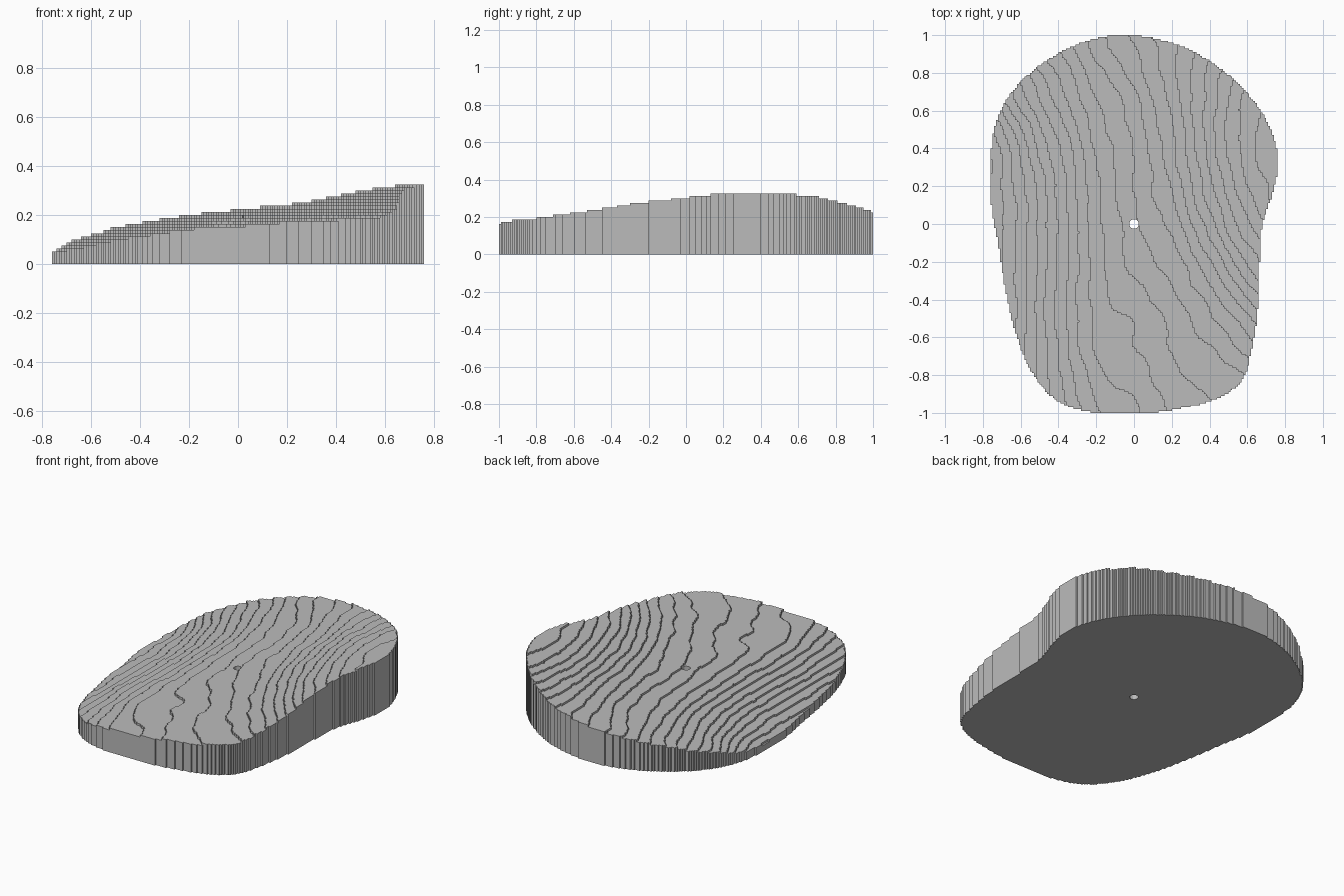
import bpy
import bmesh
import math
from mathutils import Vector, noise

if "Cube" in bpy.data.objects:
    bpy.data.objects.remove(bpy.data.objects["Cube"], do_unlink=True)

CELL = 0.01       # plan resolution of the cut
STEP = 0.0125     # thickness of one terrace
HOLE = 0.025      # radius of the centre hole

# Plan outline, clockwise from the back
OUTLINE = [(-.1, 1), (.1, .985), (.3, .92), (.5, .79), (.65, .63), (.74, .46), (.76, .3),
           (.73, .15), (.68, 0), (.665, -.2), (.655, -.45), (.62, -.68), (.57, -.83),
           (.45, -.92), (.3, -.965), (.08, -1), (-.2, -1), (-.4, -.94), (-.53, -.8),
           (-.62, -.6), (-.68, -.35), (-.72, -.1), (-.755, .1), (-.76, .3), (-.74, .5),
           (-.66, .68), (-.5, .84), (-.3, .95)]

# Surface height in terraces: rows run front to back, columns right to left
ROW_Y = [-1, -.8, -.5, -.2, .1, .4, .7, 1]
LEVELS = [
    [3, 6, 8.8, 11.2, 12.3, 13.6, 14.4, 15, 16],
    [3, 6.2, 9.4, 12.2, 13, 14.2, 14.9, 15.8, 17],
    [3, 6, 9.8, 12.9, 13.7, 14.8, 16.3, 18.3, 21],
    [3.5, 6, 9.7, 13, 14.8, 16, 18.4, 21.7, 24],
    [3.4, 6, 9.7, 13.2, 15.4, 17.4, 20.7, 24, 26],
    [3.2, 6.8, 10.4, 13.6, 15.6, 18.2, 21.9, 25, 26.2],
    [6, 9.2, 12.2, 14.6, 16.4, 19, 22, 24.7, 26.2],
    [9, 11.5, 13.8, 16, 17.8, 19.4, 21, 23, 25],
]


def spline(a, b, c, d, t):
    """Smooth curve from b to c."""
    return b + 0.5 * t * (c - a + t * (2 * a - 5 * b + 4 * c - d + t * (3 * (b - c) + d - a)))


def sample(values, position):
    """Read a smooth value at a fractional place in a list."""
    last = len(values) - 1
    i = max(0, min(last - 1, int(position)))
    near = [values[max(0, min(last, i + k))] for k in (-1, 0, 1, 2)]
    return spline(*near, position - i)


def surface(x, y):
    """Height in terraces, with a little unevenness."""
    r = 0
    while r < len(ROW_Y) - 2 and y > ROW_Y[r + 1]:
        r += 1
    row = r + (y - ROW_Y[r]) / (ROW_Y[r + 1] - ROW_Y[r])
    column = [sample(values, (x + .8) / .2) for values in LEVELS]
    ripple = noise.noise(Vector((x * 7, y * 7, 0))) * 0.3
    return sample(column, row) + ripple


def smooth_outline():
    n = len(OUTLINE)
    points = []
    for i in range(n):
        near = [OUTLINE[(i + k) % n] for k in (-1, 0, 1, 2)]
        for s in range(6):
            points.append([spline(*axis, s / 6) for axis in zip(*near)])
    return points


def row_span(points, y):
    """Left and right limits of the outline along one row."""
    hits = []
    for p, q in zip(points, points[1:] + points[:1]):
        if (p[1] > y) != (q[1] > y):
            hits.append(p[0] + (y - p[1]) / (q[1] - p[1]) * (q[0] - p[0]))
    return (min(hits), max(hits)) if hits else (0, 0)


# Terrace number of every cell inside the outline
edge = smooth_outline()
cells = {}
for j in range(-100, 100):
    y = (j + .5) * CELL
    low, high = row_span(edge, y)
    for i in range(-80, 80):
        x = (i + .5) * CELL
        if low < x < high and math.hypot(x, y) > HOLE:
            cells[i, j] = max(1, round(surface(x, y)))

bm = bmesh.new()
verts = {}


def corner(i, j, level):
    """Shared vertex; the rim of the hole is pulled onto a circle."""
    key = (i, j, level)
    if key not in verts:
        place = Vector((i * CELL, j * CELL))
        if max(abs(i), abs(j)) == 2:
            place = place.normalized() * HOLE
        verts[key] = bm.verts.new((place.x, place.y, level * STEP))
    return verts[key]


def face(*keys):
    bm.faces.new([corner(*k) for k in keys])


def strips(level_of):
    """Join neighbouring cells of equal height in each row."""
    for (i, j) in cells:
        beside_hole = max(abs(i + .5), abs(j + .5)) < 4
        previous = (i - 1, j)
        near_before = max(abs(i - .5), abs(j + .5)) < 4
        starts = (beside_hole or near_before or previous not in cells
                  or level_of(previous) != level_of((i, j)))
        if not starts:
            continue
        end = i + 1
        while (not beside_hole and (end, j) in cells
               and level_of((end, j)) == level_of((i, j))
               and max(abs(end + .5), abs(j + .5)) >= 4):
            end += 1
        yield i, end, j, level_of((i, j))


# Terrace tops and flat underside
for a, b, j, h in strips(lambda c: cells[c]):
    face((a, j, h), (b, j, h), (b, j + 1, h), (a, j + 1, h))
for a, b, j, h in strips(lambda c: 0):
    face((a, j, h), (a, j + 1, h), (b, j + 1, h), (b, j, h))

# Risers between terraces, outer wall and hole wall
for (i, j), top in cells.items():
    sides = {(i, j - 1): ((i, j), (i + 1, j)),
             (i + 1, j): ((i + 1, j), (i + 1, j + 1)),
             (i, j + 1): ((i + 1, j + 1), (i, j + 1)),
             (i - 1, j): ((i, j + 1), (i, j))}
    for neighbour, (p, q) in sides.items():
        base = cells.get(neighbour, 0)
        if base < top:
            face((*p, base), (*q, base), (*q, top), (*p, top))

mesh = bpy.data.meshes.new("terraced_pad")
bm.to_mesh(mesh)
bm.free()
pad = bpy.data.objects.new("terraced_pad", mesh)
bpy.context.scene.collection.objects.link(pad)

# Plain grey material
grey = bpy.data.materials.new("plain_grey")
grey.use_nodes = True
colour = (0.5, 0.5, 0.5, 1)
grey.diffuse_color = colour
grey.node_tree.nodes["Principled BSDF"].inputs["Base Color"].default_value = colour
mesh.materials.append(grey)
